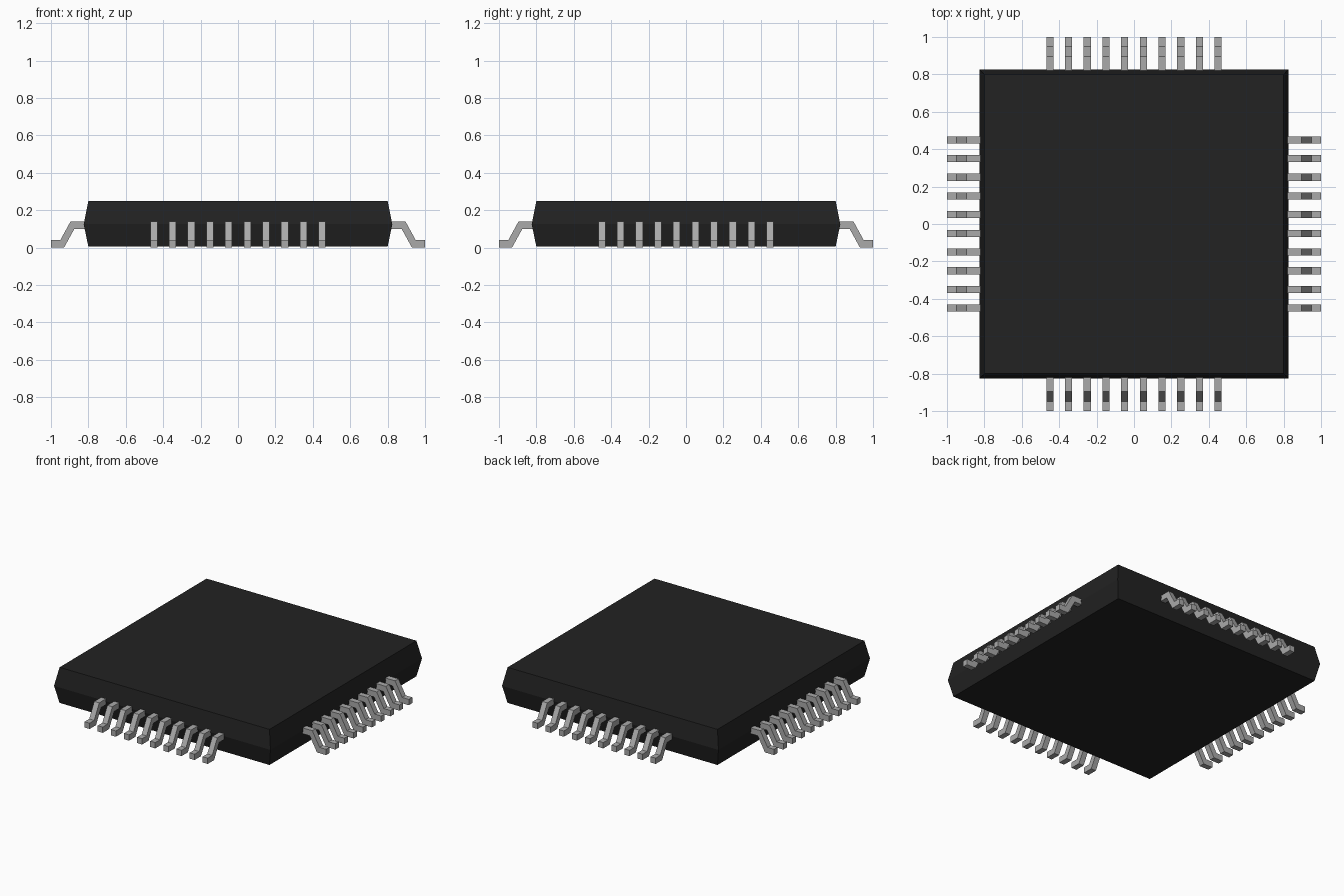
import bpy
import bmesh
from math import pi
from mathutils import Matrix

cube = bpy.data.objects.get("Cube")
if cube:
    bpy.data.objects.remove(cube, do_unlink=True)


def make_material(name, color, roughness):
    mat = bpy.data.materials.new(name)
    mat.use_nodes = True
    mat.diffuse_color = color
    bsdf = next(n for n in mat.node_tree.nodes if n.type == "BSDF_PRINCIPLED")
    bsdf.inputs["Base Color"].default_value = color
    bsdf.inputs["Roughness"].default_value = roughness
    return mat


def add_object(name, bm, mat):
    bmesh.ops.recalc_face_normals(bm, faces=bm.faces)
    mesh = bpy.data.meshes.new(name)
    bm.to_mesh(mesh)
    bm.free()
    mesh.materials.append(mat)
    obj = bpy.data.objects.new(name, mesh)
    bpy.context.collection.objects.link(obj)
    return obj


black_plastic = make_material("black plastic", (0.016, 0.016, 0.016, 1), 0.6)
grey_metal = make_material("grey metal", (0.4, 0.4, 0.4, 1), 0.5)

# Package body: square rings lofted, widest at the mould line
bm = bmesh.new()
rings = []
for half, z in ((0.80, 0.005), (0.825, 0.125), (0.80, 0.25)):
    corners = ((-half, -half), (half, -half), (half, half), (-half, half))
    rings.append([bm.verts.new((x, y, z)) for x, y in corners])
for low, high in zip(rings, rings[1:]):
    for i in range(4):
        j = (i + 1) % 4
        bm.faces.new((low[i], low[j], high[j], high[i]))
bm.faces.new(rings[0])
bm.faces.new(rings[-1])
add_object("package_body", bm, black_plastic)

# Gull-wing lead profile: distance outwards, height
LEAD_PROFILE = [(0.81, 0.14), (0.895, 0.14), (0.95, 0.04), (1.0, 0.04),
                (1.0, 0.0), (0.93, 0.0), (0.875, 0.10), (0.81, 0.10)]
LEAD_WIDTH = 0.038
LEAD_PITCH = 0.1
LEADS_PER_SIDE = 10


def add_lead(bm, offset):
    start = offset - LEAD_WIDTH / 2
    face = bm.faces.new([bm.verts.new((x, start, z)) for x, z in LEAD_PROFILE])
    result = bmesh.ops.extrude_face_region(bm, geom=[face], use_keep_orig=True)
    verts = [g for g in result["geom"] if isinstance(g, bmesh.types.BMVert)]
    bmesh.ops.translate(bm, verts=verts, vec=(0, LEAD_WIDTH, 0))


# One row of leads on each side
for turn, side in enumerate(("left", "back", "right", "front")):
    bm = bmesh.new()
    for i in range(LEADS_PER_SIDE):
        add_lead(bm, (i - (LEADS_PER_SIDE - 1) / 2) * LEAD_PITCH)
    bm.transform(Matrix.Rotation(turn * pi / 2, 4, "Z"))
    add_object(side + "_leads", bm, grey_metal)
